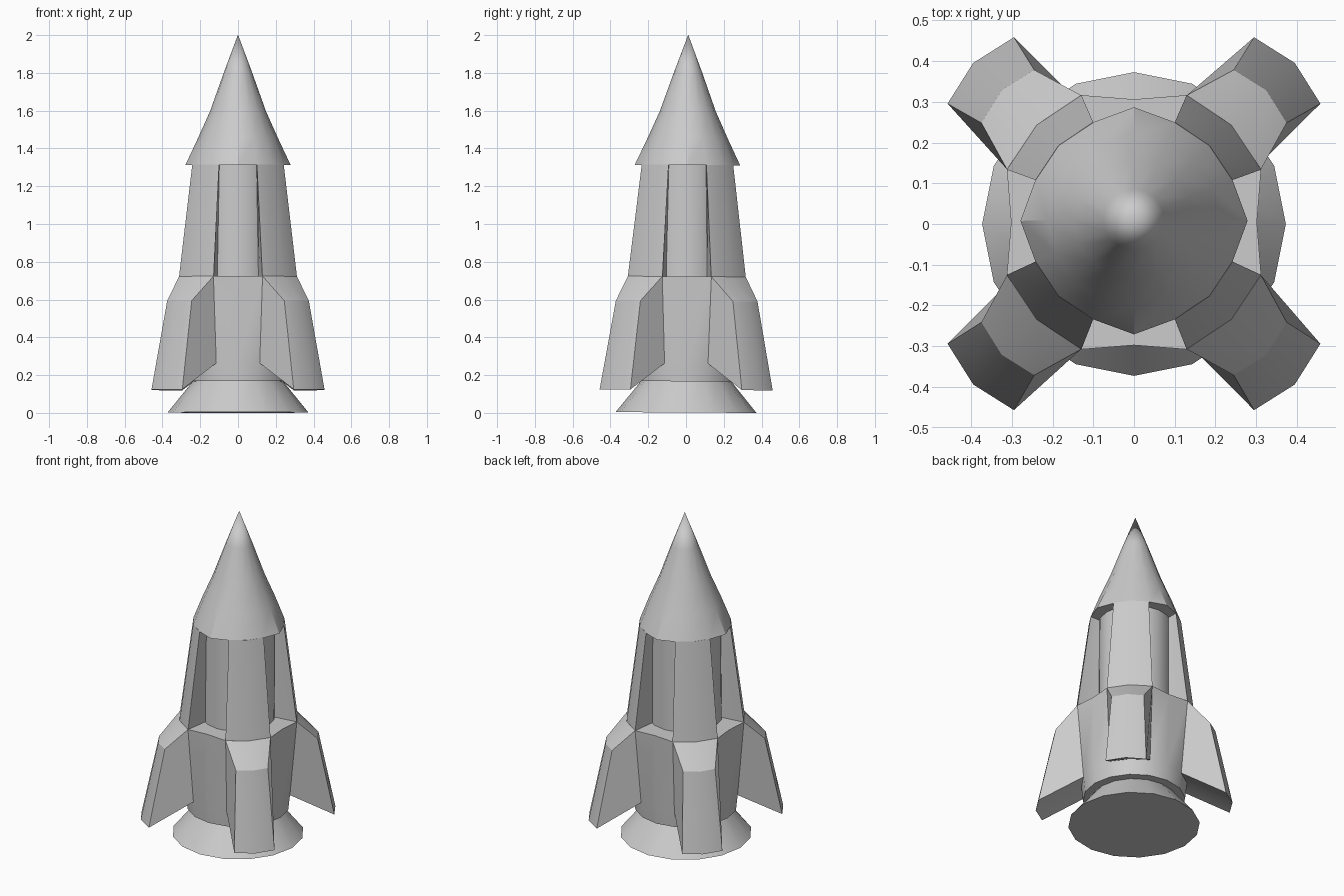
import bpy, bmesh, math
from mathutils import Matrix

if "Cube" in bpy.data.objects:
    bpy.data.objects.remove(bpy.data.objects["Cube"])

SIDES = 16
STEP = 2 * math.pi / SIDES
# the whole rocket leans very slightly backwards
LEAN = Matrix.Translation((0, 0, 0.002)) @ Matrix.Rotation(-0.006, 4, 'X')


def loft(name, sections, turns=1):
    """Skin closed sections, cap both ends, repeat the solid around z."""
    bm = bmesh.new()
    for t in range(turns):
        rot = Matrix.Rotation(t * math.pi / 2, 4, 'Z')
        rings = [[bm.verts.new((LEAN @ rot).to_4x4() @ Matrix.Translation(p).translation)
                  for p in sec] for sec in sections]
        for a, b in zip(rings, rings[1:]):
            n = len(a)
            for i in range(n):
                j = (i + 1) % n
                bm.faces.new((a[i], a[j], b[j], b[i]))
        bm.faces.new(rings[0][::-1])
        bm.faces.new(rings[-1])
    bmesh.ops.remove_doubles(bm, verts=bm.verts, dist=0.0002)
    bmesh.ops.recalc_face_normals(bm, faces=bm.faces)
    mesh = bpy.data.meshes.new(name)
    bm.to_mesh(mesh)
    bm.free()
    obj = bpy.data.objects.new(name, mesh)
    bpy.context.collection.objects.link(obj)
    bpy.ops.object.select_all(action='DESELECT')
    obj.select_set(True)
    bpy.context.view_layer.objects.active = obj
    bpy.ops.object.shade_smooth_by_angle(angle=math.radians(30))
    return obj


def ring(r, z, cardinal=None):
    """16-sided ring; the front, back and side corners may differ in radius."""
    pts = []
    for i in range(SIDES):
        q = cardinal if cardinal is not None and i % 4 == 0 else r
        pts.append((q * math.cos(i * STEP), q * math.sin(i * STEP), z))
    return pts


# Exhaust flare
loft("exhaust_flare", [ring(0.373, 0), ring(0.235, 0.17)])

# Lower hull, flattened between the fins
loft("lower_hull", [ring(0.29, 0.165), ring(0.30, 0.26, 0.295),
                    ring(0.338, 0.72, 0.302)])

# Inner core, seen as the floor of the four recesses
loft("inner_core", [ring(0.207, 0.70), ring(0.207, 1.32)])

# Nose cone, overhanging the recesses
loft("nose_cone", [ring(0.262, 1.31, 0.279), ring(0.209, 1.45, 0.213),
                   ring(0.148, 1.595), ring(0.075, 1.80), ring(0.00005, 2.0)])


# Diagonal pillars between the recesses
def pillar_section(r, inner, z):
    outer = [(r * math.cos(k * STEP), r * math.sin(k * STEP), z) for k in (1, 2, 3)]
    return [(0.185, inner, z)] + outer + [(inner, 0.185, z), (0.08, 0.08, z)]


loft("pillars", [pillar_section(0.338, 0.112, 0.718),
                 pillar_section(0.262, 0.10, 1.312)], turns=4)

# Fins: one edge profile, a centre profile, and the mirrored edge
edge = [(0.312, 0.13, 0.72), (0.375, 0.245, 0.59),
        (0.458, 0.295, 0.12), (0.277, 0.115, 0.26)]
middle = [(0.239, 0.239, 0.72), (0.325, 0.325, 0.59),
          (0.395, 0.395, 0.12), (0.21, 0.21, 0.26)]
loft("fins", [edge, middle, [(y, x, z) for x, y, z in edge]], turns=4)
